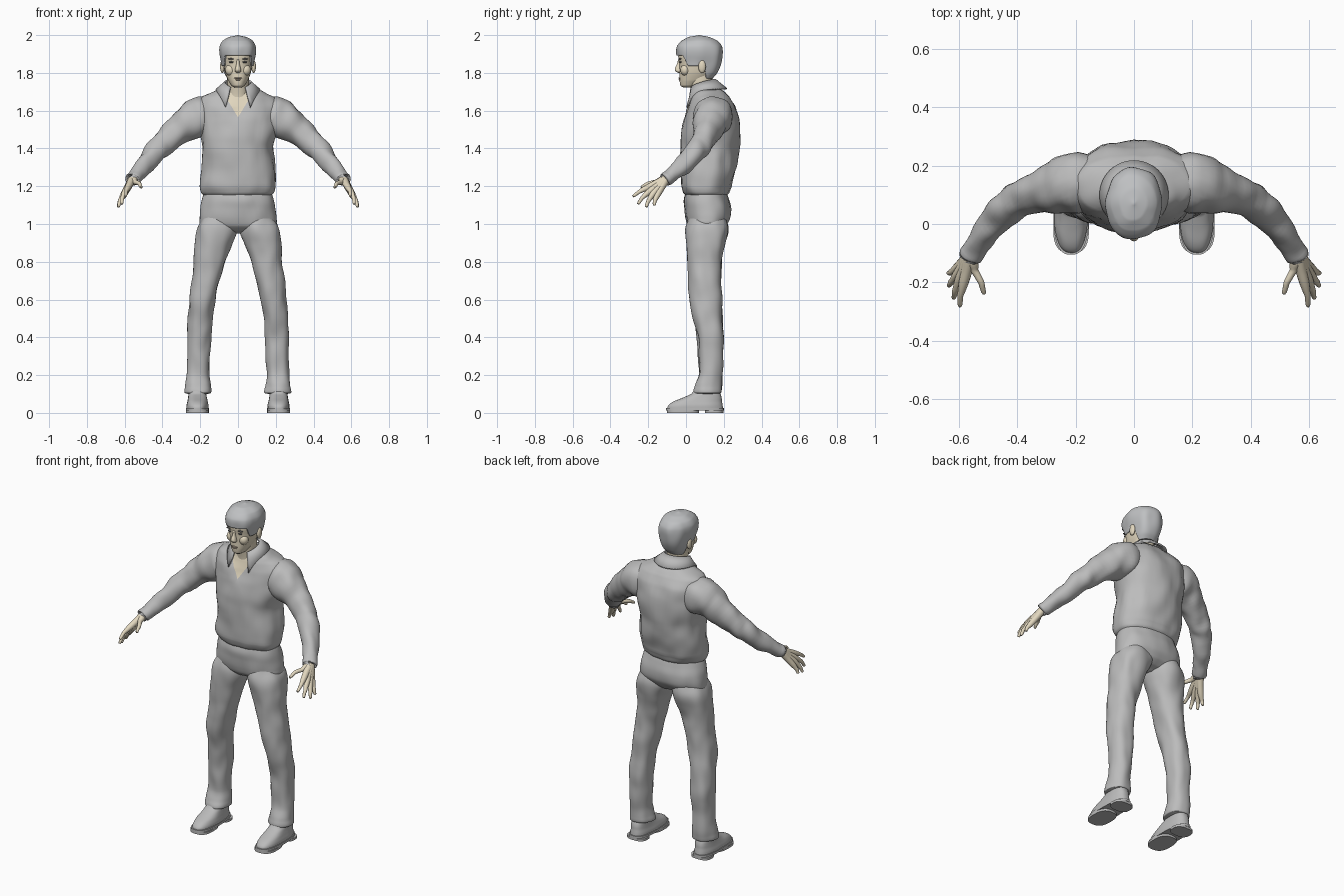
import bpy, bmesh, math
from mathutils import Vector, noise

cube = bpy.data.objects.get("Cube")
if cube:
    bpy.data.objects.remove(cube, do_unlink=True)


def material(name, r, g, b):
    m = bpy.data.materials.new(name)
    m.use_nodes = True
    m.diffuse_color = (r, g, b, 1)
    m.node_tree.nodes["Principled BSDF"].inputs["Base Color"].default_value = (r, g, b, 1)
    return m


CLOTH = material("grey cloth", .5, .5, .5)
HAIR = material("grey hair", .52, .53, .54)
SKIN = material("pale skin", .76, .68, .52)
DARK = material("dark grey eyes", .13, .13, .13)
LIP = material("dull lips", .5, .4, .31)


def finish(name, bm, mats, sharp=None):
    bmesh.ops.recalc_face_normals(bm, faces=bm.faces)
    me = bpy.data.meshes.new(name)
    bm.to_mesh(me)
    bm.free()
    for m in mats:
        me.materials.append(m)
    me.shade_smooth()
    if sharp:
        me.set_sharp_from_angle(angle=math.radians(sharp))
    ob = bpy.data.objects.new(name, me)
    bpy.context.collection.objects.link(ob)
    return ob


def grid(rows, wrap=True, caps=(True, True)):
    """Skin rows of points with quads."""
    bm = bmesh.new()
    vs = [[bm.verts.new(p) for p in row] for row in rows]
    n = len(rows[0])
    for a, b in zip(vs, vs[1:]):
        for i in range(n if wrap else n - 1):
            j = (i + 1) % n
            bm.faces.new((a[i], a[j], b[j], b[i]))
    for use, row in zip(caps, (vs[0], vs[-1])):
        if use:
            bm.faces.new(row)
    return bm


def sample(st, t):
    """Smooth curve through the stations."""
    i = min(int(t), len(st) - 2)
    u = t - i
    p = [st[max(0, min(len(st) - 1, i + k))] for k in (-1, 0, 1, 2)]
    return [b + u * ((c - a) + u * ((2 * a - 5 * b + 4 * c - d) + u * (3 * (b - c) + d - a))) / 2
            if k not in (0,) else b + u * (c - b)
            for k, (a, b, c, d) in enumerate(zip(*p))]


def folds(p, amp):
    return amp * noise.noise(Vector((p.x * 16, p.y * 16, p.z * 9)))


def loft(st, side=1, power=2.2, fold=0, seg=48, steps=6, start=None, caps=(True, True)):
    """Upright form from stations: z, half width, front y, back y, centre x."""
    last = len(st) - 1
    rows = []
    for r in range(last * steps + 1):
        row = []
        for k in range(seg):
            a = math.tau * k / seg
            c, s = math.cos(a), math.sin(a)
            t0 = start(-s) if start else 0
            z, hw, yf, yb, *cx = sample(st, t0 + (last - t0) * r / (last * steps))
            ux = math.copysign(abs(c) ** (2 / power), c)
            uy = math.copysign(abs(s) ** (2 / power), s)
            p = Vector(((cx[0] if cx else 0) + hw * ux, (yf + yb) / 2 + (yb - yf) / 2 * uy, z))
            p.x *= side
            row.append(p + Vector((c * side, s, 0)) * folds(p, fold))
        rows.append(row)
    return grid(rows, caps=caps)


def tube(st, side=1, fold=0, seg=24, steps=5):
    """Limb along stations: x, y, z, radius."""
    rows = []
    for r in range((len(st) - 1) * steps + 1):
        t = r / steps
        x, y, z, rad = sample(st, t)
        ahead = Vector(sample(st, min(t + .05, len(st) - 1))[:3])
        behind = Vector(sample(st, max(t - .05, 0))[:3])
        q = (ahead - behind).to_track_quat('Z', 'Y')
        row = []
        for k in range(seg):
            a = math.tau * k / seg
            d = q @ Vector((math.cos(a), math.sin(a), 0))
            p = Vector((x, y, z)) + d * rad
            p += d * folds(p, fold)
            row.append((p.x * side, p.y, p.z))
        rows.append(row)
    return grid(rows)


def blob(name, pos, size, mat):
    bm = bmesh.new()
    bmesh.ops.create_uvsphere(bm, u_segments=16, v_segments=10, radius=1)
    for v in bm.verts:
        v.co = Vector(pos) + Vector(v.co[i] * size[i] for i in range(3))
    return finish(name, bm, [mat])


def step(a, b, x):
    x = max(0, min(1, (x - a) / (b - a)))
    return x * x * (3 - 2 * x)


# Shirt body, with the open neck cut as a V
bm = loft([(1.14, .165, .01, .205), (1.165, .19, -.015, .225), (1.2, .199, -.03, .24),
           (1.3, .195, -.03, .265), (1.4, .189, -.03, .28), (1.47, .198, -.03, .285),
           (1.55, .215, -.012, .28), (1.62, .23, .008, .262), (1.67, .195, .026, .235),
           (1.7, .135, .035, .21), (1.73, .075, .045, .17)], fold=.011)
V_BOTTOM, V_SLOPE = 1.565, 1.64
for s in (1, -1):
    front = [f for f in bm.faces if f.calc_center_median().y < .08 and f.calc_center_median().z > 1.5]
    geom = list({e for f in front for e in f.edges} | {v for f in front for v in f.verts}) + front
    bmesh.ops.bisect_plane(bm, geom=geom, plane_co=(0, 0, V_BOTTOM), plane_no=(s * V_SLOPE, 0, -1))
for f in bm.faces:
    c = f.calc_center_median()
    f.material_index = int(c.y < .08 and c.z > V_BOTTOM + abs(c.x) * V_SLOPE)
finish("shirt_body", bm, [CLOTH, SKIN])

# Shirt collar, open at the front
rows = []
for v in (0, .5, 1):
    row = []
    for k in range(41):
        s = k / 20 - 1
        a = math.pi / 2 + s * math.radians(145)
        w = .068 + .047 * v ** 1.3
        z = (1.765 - .04 * s * s) * (1 - v) + (1.715 - .1 * s ** 6) * v + .012 * v * (1 - v)
        row.append((w * math.cos(a), .085 + .015 * v + w * math.sin(a), z))
    rows.append(row)
collar = finish("shirt_collar", grid(rows, wrap=False, caps=(False, False)), [CLOTH], 50)
mod = collar.modifiers.new("thickness", 'SOLIDIFY')
mod.thickness, mod.offset = .01, 0

# Trouser seat and waist
finish("trouser_seat", loft([(1.19, .172, .005, .21), (1.13, .188, -.01, .225), (1.08, .2, -.006, .238),
                             (1.03, .206, 0, .234), (.99, .2, .012, .21), (.965, .15, .04, .18),
                             (.95, .07, .08, .14)], fold=.006), [CLOTH])

ARM = [(.13, .14, 1.575, .095), (.2, .14, 1.568, .105), (.26, .125, 1.535, .091), (.33, .11, 1.485, .073),
       (.4, .08, 1.425, .062), (.44, .048, 1.383, .058), (.49, -.005, 1.32, .05), (.535, -.07, 1.265, .041),
       (.56, -.108, 1.238, .037), (.562, -.111, 1.236, .025)]
LEG = [(1.06, .08, .03, .2, .1), (.98, .104, .002, .222, .112), (.9, .1, .003, .206, .13),
       (.8, .082, .01, .188, .152), (.7, .075, .015, .185, .172), (.6, .068, .02, .188, .188),
       (.5, .064, .04, .196, .2), (.4, .063, .06, .2, .205), (.3, .06, .067, .197, .209),
       (.2, .059, .066, .19, .212), (.14, .067, .05, .188, .212), (.105, .07, .042, .184, .212),
       (.1, .05, .06, .165, .212)]
SHOE = [(.02, .058, -.1, .195, .215), (.04, .058, -.094, .193, .215), (.06, .054, -.068, .19, .215),
        (.08, .05, -.018, .188, .215), (.1, .047, .028, .182, .215), (.15, .042, .065, .17, .215)]
# Knuckle, middle joint and tip of each finger
FINGERS = {
    "index": ((.583, -.203, 1.193), (.594, -.245, 1.172), (.595, -.278, 1.148)),
    "middle": ((.597, -.192, 1.173), (.612, -.23, 1.14), (.616, -.252, 1.108)),
    "ring": ((.605, -.174, 1.16), (.626, -.2, 1.12), (.633, -.21, 1.092)),
    "little": ((.606, -.152, 1.153), (.626, -.165, 1.122), (.634, -.168, 1.1)),
    "thumb": ((.545, -.16, 1.222), (.522, -.2, 1.214), (.513, -.235, 1.195)),
}

for side, label in ((1, "left_"), (-1, "right_")):
    finish(label + "sleeve", tube(ARM, side, .012, seg=32), [CLOTH])
    finish(label + "trouser_leg", loft(LEG, side, 2.3, .009), [CLOTH])

    # Hand: each finger runs back to the wrist to fill out the palm
    for name, (knuckle, joint, tip) in FINGERS.items():
        thick = .013 if name == "thumb" else .0165
        wrist = Vector((.557, -.105, 1.24)).lerp(Vector(knuckle), .1)
        path = [(*wrist, .022), (*wrist.lerp(Vector(knuckle), .5), .019), (*knuckle, thick),
                (*joint, .0105), (*tip, .0075), (*(Vector(tip) * 1.001), .002)]
        finish(label + name + "_finger", tube(path, side, seg=14), [SKIN])

    # Shoe with welted sole and separate heel
    finish(label + "shoe", loft(SHOE, side, 2.5, .003), [CLOTH])
    for name, z0, z1, y0, y1 in (("sole", .013, .027, -.105, .2), ("tread", 0, .014, -.1, .07),
                                 ("heel", 0, .014, .1, .198)):
        st = [(z, .061, y0, y1, .215) for z in (z0, z1)]
        finish(label + "shoe_" + name, loft(st, side, 2.7, steps=1), [CLOTH], 40)

    # Ear, eye and brow
    blob(label + "ear", (side * .083, .085, 1.833), (.012, .02, .034), SKIN)
    blob(label + "eye", (side * .033, -.029, 1.857), (.015, .006, .005), DARK)
    blob(label + "brow", (side * .034, -.031, 1.874), (.02, .008, .004), DARK)
    blob(label + "cheek", (side * .04, -.004, 1.815), (.028, .026, .03), SKIN)

# Neck and head
finish("neck", loft([(1.58, .07, .035, .15), (1.68, .058, .03, .145), (1.74, .057, .02, .14),
                     (1.8, .057, .01, .14)]), [SKIN])
finish("head", loft([(1.722, .018, -.015, .03), (1.732, .034, -.029, .06), (1.76, .052, -.034, .115),
                     (1.8, .068, -.034, .145), (1.85, .077, -.036, .165), (1.89, .081, -.041, .172),
                     (1.93, .078, -.03, .168), (1.97, .05, .01, .13)]), [SKIN])
finish("nose", loft([(1.872, .007, -.042, -.02), (1.845, .009, -.049, -.02), (1.82, .015, -.059, -.02),
                     (1.808, .016, -.055, -.02), (1.8, .009, -.042, -.02)], seg=20), [SKIN])
blob("upper_lip", (0, -.033, 1.772), (.021, .007, .004), LIP)
blob("lower_lip", (0, -.032, 1.764), (.017, .007, .004), LIP)


# Hair cap: high fringe, sideburns, low nape
def hem(front):
    return 1.75 + 1.1 * step(.5, .72, front) - 1.5 * step(.15, .55, -front)


hair = finish("hair", loft([(1.76, .06, 0, .135), (1.8, .076, -.03, .165), (1.85, .087, -.044, .185),
                            (1.9, .096, -.05, .193), (1.94, .094, -.046, .188), (1.97, .078, -.022, .165),
                            (1.99, .048, .015, .125), (2.0, .004, .066, .074)],
                           fold=.008, seg=72, start=hem, caps=(False, True)), [HAIR])
mod = hair.modifiers.new("thickness", 'SOLIDIFY')
mod.thickness, mod.offset = .012, -1
